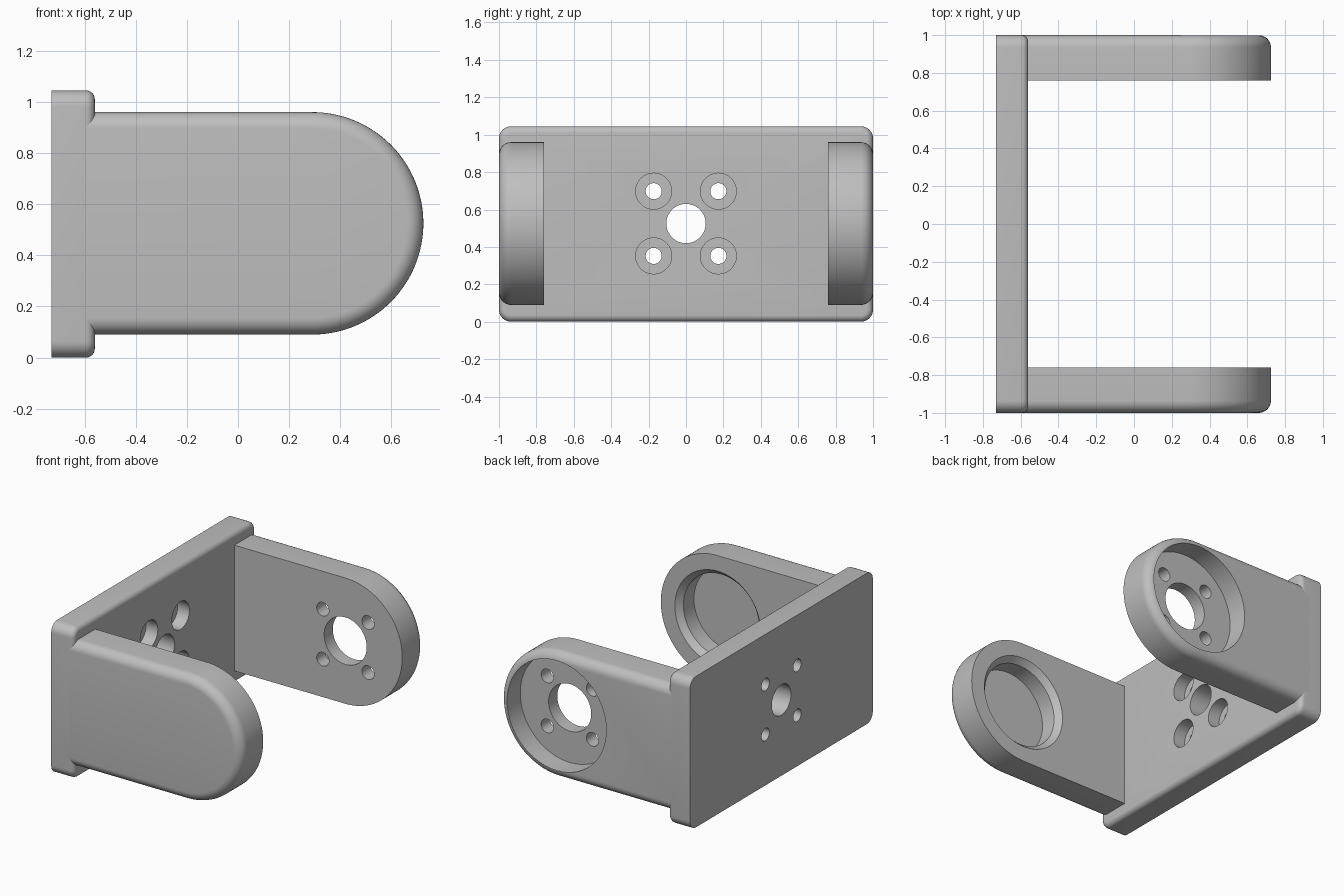
import bpy, bmesh, math
from mathutils import Matrix, Vector

if "Cube" in bpy.data.objects:
    bpy.data.objects.remove(bpy.data.objects["Cube"], do_unlink=True)

grey = bpy.data.materials.new("plain grey")
grey.use_nodes = True
COLOUR = (0.52, 0.52, 0.52, 1)
grey.diffuse_color = COLOUR
grey.node_tree.nodes["Principled BSDF"].inputs["Base Color"].default_value = COLOUR

MID_Z = 0.525      # height of the bracket's centre line
PIVOT_X = 0.29     # centre of the arms' round ends
ARM_R = 0.435
BOLT = 0.173       # half spacing of the bolt pattern
SQUARE = [(a, b) for a in (-BOLT, BOLT) for b in (-BOLT, BOLT)]


def new_object(name, bm):
    bmesh.ops.recalc_face_normals(bm, faces=bm.faces)
    mesh = bpy.data.meshes.new(name)
    bm.to_mesh(mesh)
    bm.free()
    mesh.materials.append(grey)
    obj = bpy.data.objects.new(name, mesh)
    bpy.context.collection.objects.link(obj)
    return obj


def bore(obj, start, end, r_start, r_end=None):
    """Cut a round (or conical) hole between two points."""
    start, end = Vector(start), Vector(end)
    axis = end - start
    turn = axis.to_track_quat("Z", "Y").to_matrix().to_4x4()
    bm = bmesh.new()
    bmesh.ops.create_cone(bm, cap_ends=True, segments=64, radius1=r_start,
                          radius2=r_end or r_start, depth=axis.length,
                          matrix=Matrix.Translation((start + end) / 2) @ turn)
    cutter = new_object("cutter", bm)
    cutter.hide_render = True
    mod = obj.modifiers.new("bore", "BOOLEAN")
    mod.operation, mod.solver, mod.object = "DIFFERENCE", "EXACT", cutter
    bpy.context.view_layer.objects.active = obj
    bpy.ops.object.modifier_apply(modifier=mod.name)
    bpy.data.objects.remove(cutter, do_unlink=True)


def smooth(obj):
    bpy.ops.object.select_all(action="DESELECT")
    obj.select_set(True)
    bpy.context.view_layer.objects.active = obj
    bpy.ops.object.shade_smooth_by_angle(angle=math.radians(30))


def make_plate():
    # Slab with rounded corners and a rounded inner rim
    back, front, height = -0.73, -0.56, 1.045
    bm = bmesh.new()
    bmesh.ops.create_cube(bm, size=1, matrix=Matrix.Translation(
        ((back + front) / 2, 0, height / 2)) @ Matrix.Diagonal((front - back, 2, height, 1)))
    corners = [e for e in bm.edges if abs(e.verts[0].co.x - e.verts[1].co.x) > 0.1]
    bmesh.ops.bevel(bm, geom=corners, offset=0.065, segments=8, profile=0.5, affect="EDGES")
    rim = [e for e in bm.edges if all(v.co.x > front - 0.001 for v in e.verts)]
    bmesh.ops.bevel(bm, geom=rim, offset=0.035, segments=6, profile=0.5, affect="EDGES")
    plate = new_object("mounting_plate", bm)
    # Centre hole and four counterbored bolt holes
    bore(plate, (-0.9, 0, MID_Z), (-0.4, 0, MID_Z), 0.105)
    for dy, dz in SQUARE:
        bore(plate, (-0.9, dy, MID_Z + dz), (-0.4, dy, MID_Z + dz), 0.043)
        bore(plate, (-0.65, dy, MID_Z + dz), (-0.4, dy, MID_Z + dz), 0.096)
    return plate


def make_arm(name, side):
    # Round-ended slab, filleted around its outer face
    inner, outer = side * 0.76, side
    steps = 64
    outline = [(-0.64, MID_Z - ARM_R)]
    for i in range(steps + 1):
        a = math.pi * (i / steps - 0.5)
        outline.append((PIVOT_X + ARM_R * math.cos(a), MID_Z + ARM_R * math.sin(a)))
    outline.append((-0.64, MID_Z + ARM_R))
    bm = bmesh.new()
    face = bm.faces.new([bm.verts.new((x, inner, z)) for x, z in outline])
    grown = bmesh.ops.extrude_face_region(bm, geom=[face], use_keep_orig=True)["geom"]
    bmesh.ops.translate(bm, vec=(0, outer - inner, 0),
                        verts=[v for v in grown if isinstance(v, bmesh.types.BMVert)])
    bmesh.ops.recalc_face_normals(bm, faces=bm.faces)
    rim = [e for e in bm.edges
           if all(abs(v.co.y - outer) < 0.001 for v in e.verts)
           and any(v.co.x > -0.6 for v in e.verts)]
    bmesh.ops.bevel(bm, geom=rim, offset=0.065, segments=8, profile=0.5, affect="EDGES")
    return new_object(name, bm)


def at(y, dx=0, dz=0):
    return (PIVOT_X + dx, y, MID_Z + dz)


plate = make_plate()

# Drive arm: wide pocket outside, hub hole and bolt holes through its floor
drive_arm = make_arm("back_drive_arm", 1)
bore(drive_arm, at(0.855), at(1.2), 0.38)
bore(drive_arm, at(0.6), at(1.2), 0.163)
for dx, dz in SQUARE:
    bore(drive_arm, at(0.6, dx, dz), at(1.2, dx, dz), 0.047)

# Bearing arm: blind socket inside with a chamfered mouth
bearing_arm = make_arm("front_bearing_arm", -1)
bore(bearing_arm, at(-0.915), at(-0.6), 0.29)
bore(bearing_arm, at(-0.8), at(-0.755), 0.29, 0.332)

for part in (plate, drive_arm, bearing_arm):
    smooth(part)
